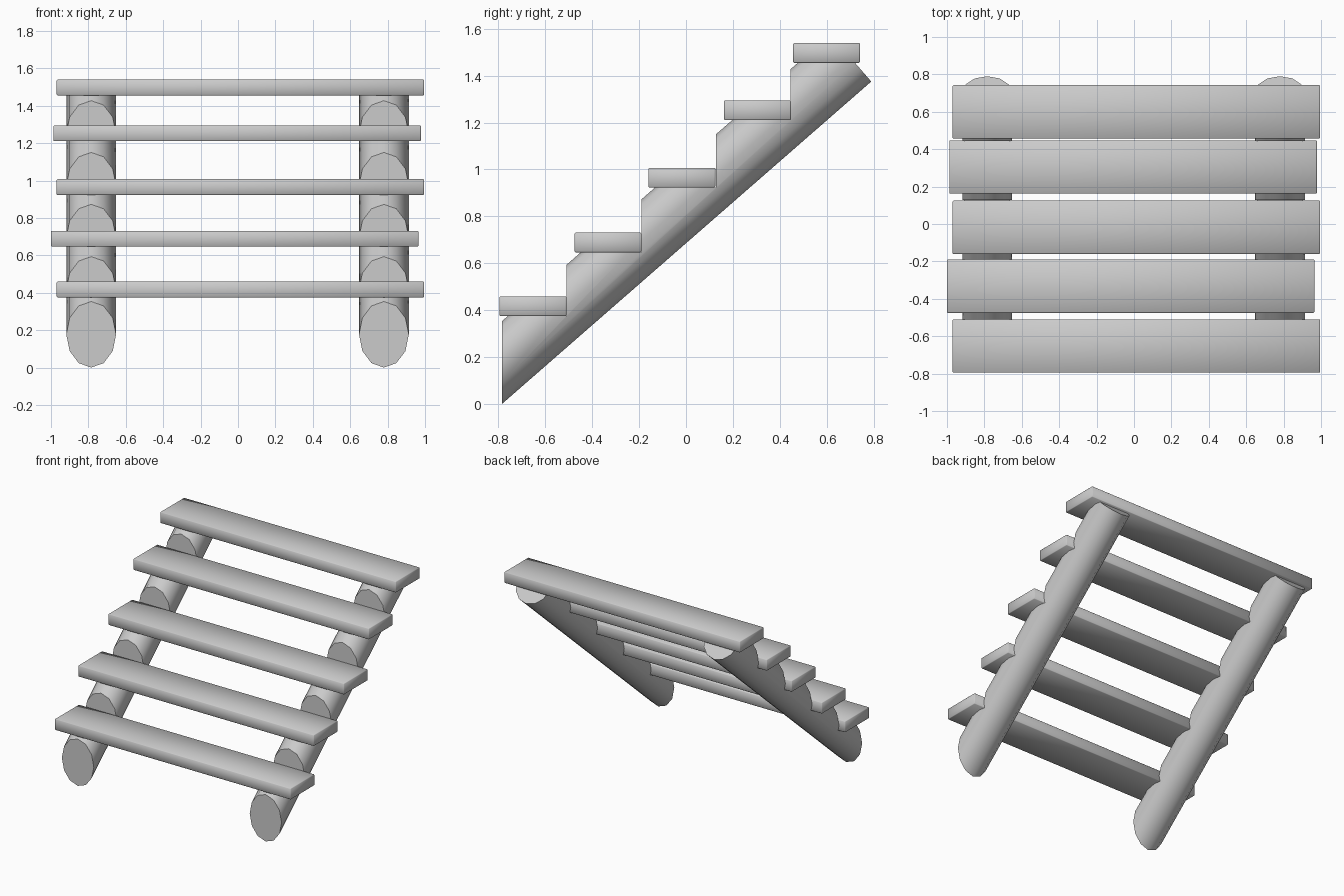
import bpy, bmesh, math
from mathutils import Matrix, Vector

if "Cube" in bpy.data.objects:
    bpy.data.objects.remove(bpy.data.objects["Cube"])

grey = bpy.data.materials.new("plain_grey")
grey.use_nodes = True
grey.diffuse_color = (0.6, 0.6, 0.6, 1)
grey.node_tree.nodes["Principled BSDF"].inputs["Base Color"].default_value = (0.6, 0.6, 0.6, 1)


def add_object(name, bm):
    bmesh.ops.recalc_face_normals(bm, faces=bm.faces)
    mesh = bpy.data.meshes.new(name)
    bm.to_mesh(mesh)
    bm.free()
    mesh.materials.append(grey)
    obj = bpy.data.objects.new(name, mesh)
    bpy.context.collection.objects.link(obj)
    return obj


def smooth(obj, degrees):
    bpy.ops.object.select_all(action="DESELECT")
    obj.select_set(True)
    bpy.context.view_layer.objects.active = obj
    bpy.ops.object.shade_smooth_by_angle(angle=math.radians(degrees))


# Treads: (centre x, front y, bottom z)
LENGTH, DEPTH, THICK = 1.965, 0.285, 0.084
TREADS = [(0.013, -0.795, 0.375), (-0.018, -0.475, 0.647), (0.013, -0.16, 0.923),
          (-0.005, 0.162, 1.21), (0.013, 0.457, 1.455)]

for i, (x, y, z) in enumerate(TREADS):
    bm = bmesh.new()
    centre = Vector((x, y + DEPTH / 2, z + THICK / 2))
    bmesh.ops.create_cube(bm, size=1, matrix=Matrix.Translation(centre)
                          @ Matrix.Diagonal((LENGTH, DEPTH, THICK, 1)))
    bmesh.ops.bevel(bm, geom=bm.edges[:], offset=0.004, segments=1, affect="EDGES")
    smooth(add_object(f"tread_{i + 1}", bm), 60)

# Stepped side profile, used to notch the round logs
risers = [-0.785, -0.51, -0.19, 0.128, 0.445]
profile = [(-0.785, -0.5)]
for i, y in enumerate(risers):
    z = TREADS[i][2]
    end = risers[i + 1] if i < 4 else 1.3
    profile += [(y, z), (end, z)]
profile.append((1.3, -0.5))
bm = bmesh.new()
face = bm.faces.new([bm.verts.new((-1.5, y, z)) for y, z in profile])
extruded = bmesh.ops.extrude_face_region(bm, geom=[face])["geom"]
bmesh.ops.translate(bm, vec=(3, 0, 0),
                    verts=[v for v in extruded if isinstance(v, bmesh.types.BMVert)])
cutter = add_object("step_cutter", bm)
cutter.hide_render = True

# Sloping twelve-sided logs, square at the top and cut upright at the foot
RADIUS, LOG = 0.133, 2.3
slope = math.atan2(1.375, 1.575)
along = Vector((0, math.cos(slope), math.sin(slope)))
across = Vector((0, -math.sin(slope), math.cos(slope)))
middle = Vector((0, 0.79, 1.375)) + across * RADIUS - along * LOG / 2

for name, x in (("right_log", -0.785), ("left_log", 0.78)):
    bm = bmesh.new()
    bmesh.ops.create_cone(bm, cap_ends=True, segments=12, radius1=RADIUS, radius2=RADIUS,
                          depth=LOG, matrix=Matrix.Translation(middle + Vector((x, 0, 0)))
                          @ Matrix.Rotation(slope - math.pi / 2, 4, "X"))
    log = add_object(name, bm)
    cut = log.modifiers.new("notches", "BOOLEAN")
    cut.operation, cut.solver, cut.object = "INTERSECT", "EXACT", cutter
    smooth(log, 35)
    bpy.ops.object.modifier_apply(modifier=cut.name)
    smooth(log, 35)

bpy.data.objects.remove(cutter)
